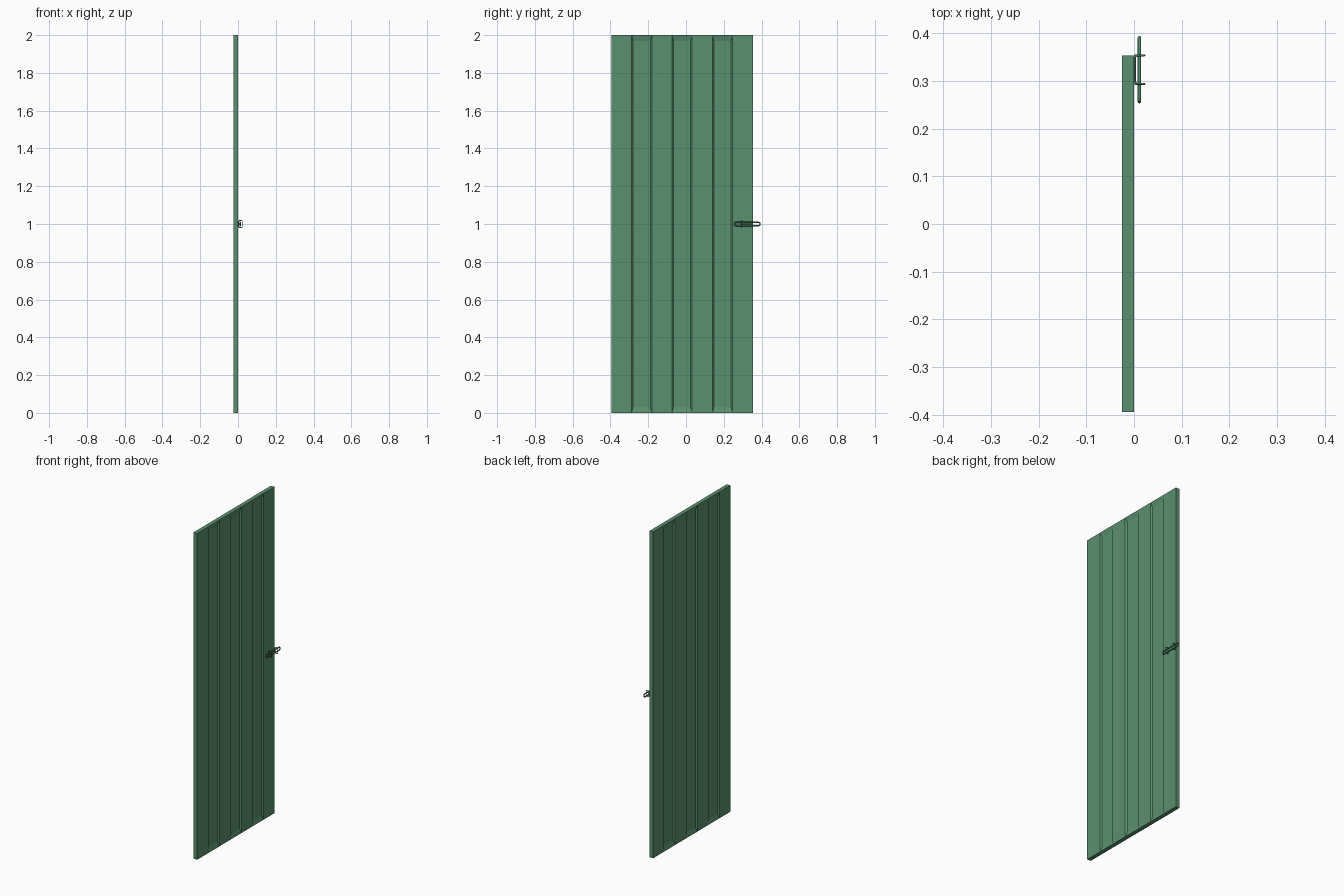
import bpy, bmesh, math

if "Cube" in bpy.data.objects:
    bpy.data.objects.remove(bpy.data.objects["Cube"])

X0, X1 = -0.025, 0.0          # door thickness
Y0, Y1 = -0.395, 0.354        # door width
H, COLS = 2.0, 7
DEPTH, INSET_Y, INSET_Z = 0.008, 0.008, 0.03
BX, BY, BZ = 0.0112, 0.324, 1.0   # latch centre

green = bpy.data.materials.new("green_paint")
green.diffuse_color = (0.102, 0.279, 0.157, 1)
green.use_nodes = True
green.node_tree.nodes["Principled BSDF"].inputs["Base Color"].default_value = green.diffuse_color


def add(data, name):
    data.materials.append(green)
    ob = bpy.data.objects.new(name, data)
    bpy.context.collection.objects.link(ob)
    return ob


# door panel: seven equal boards, every second one sunk on both faces
bm = bmesh.new()


def quad(*pts):
    bm.faces.new([bm.verts.new(p) for p in pts])


def rect(x, ya, yb, za, zb):
    return [(x, ya, za), (x, yb, za), (x, yb, zb), (x, ya, zb)]


ys = [Y0 + (Y1 - Y0) * i / COLS for i in range(COLS + 1)]
for i, (ya, yb) in enumerate(zip(ys, ys[1:])):
    for x, inward in ((X0, 1), (X1, -1)):
        outer = rect(x, ya, yb, 0, H)
        if i % 2 == 0:
            quad(*outer)
            continue
        inner = rect(x + inward * DEPTH, ya + INSET_Y, yb - INSET_Y,
                     INSET_Z, H - INSET_Z)
        quad(*inner)
        for k in range(4):
            n = (k + 1) % 4
            quad(outer[k], outer[n], inner[n], inner[k])
    for z in (0, H):
        quad((X0, ya, z), (X1, ya, z), (X1, yb, z), (X0, yb, z))
for y in (Y0, Y1):
    quad((X0, y, 0), (X1, y, 0), (X1, y, H), (X0, y, H))
bmesh.ops.remove_doubles(bm, verts=bm.verts, dist=1e-5)
bmesh.ops.recalc_face_normals(bm, faces=bm.faces)
mesh = bpy.data.meshes.new("door_panel")
bm.to_mesh(mesh)
bm.free()
add(mesh, "door_panel")


def wire(name, pts, radius, cyclic=False):
    cu = bpy.data.curves.new(name, 'CURVE')
    cu.dimensions = '3D'
    cu.bevel_depth = radius
    cu.bevel_resolution = 2
    cu.use_fill_caps = True
    sp = cu.splines.new('POLY')
    sp.points.add(len(pts) - 1)
    for p, co in zip(sp.points, pts):
        p.co = (*co, 1)
    sp.use_cyclic_u = cyclic
    sp.use_smooth = True
    add(cu, name)


def round_rect(hw, hh, r, steps=6):
    pts = []
    for q, (sx, sy) in enumerate(((1, 1), (-1, 1), (-1, -1), (1, -1))):
        for k in range(steps + 1):
            a = math.pi / 2 * (q + k / steps)
            pts.append((sx * (hw - r) + r * math.cos(a), sy * (hh - r) + r * math.sin(a)))
    return pts


# long link that slides as the bolt
wire("latch_bolt", [(BX, BY + u, BZ + v) for u, v in round_rect(0.0675, 0.0095, 0.0094)],
     0.0035, True)

# two upright eyes that hold the bolt
for label, s in (("left", -1), ("right", 1)):
    wire("latch_eye_" + label,
         [(0.0125 + u, BY + s * 0.030, BZ + v) for u, v in round_rect(0.0095, 0.018, 0.003, 3)],
         0.002, True)

# bent wire joining the eyes along the door face
half = []
for k in range(6):
    a = math.pi / 2 * k / 5
    half.append((0.008 - 0.006 * math.sin(a), 0.024 + 0.006 * math.cos(a)))
path = [(x, BY + y, BZ) for x, y in half] + [(x, BY - y, BZ) for x, y in reversed(half)]
wire("latch_staple", path, 0.002)
